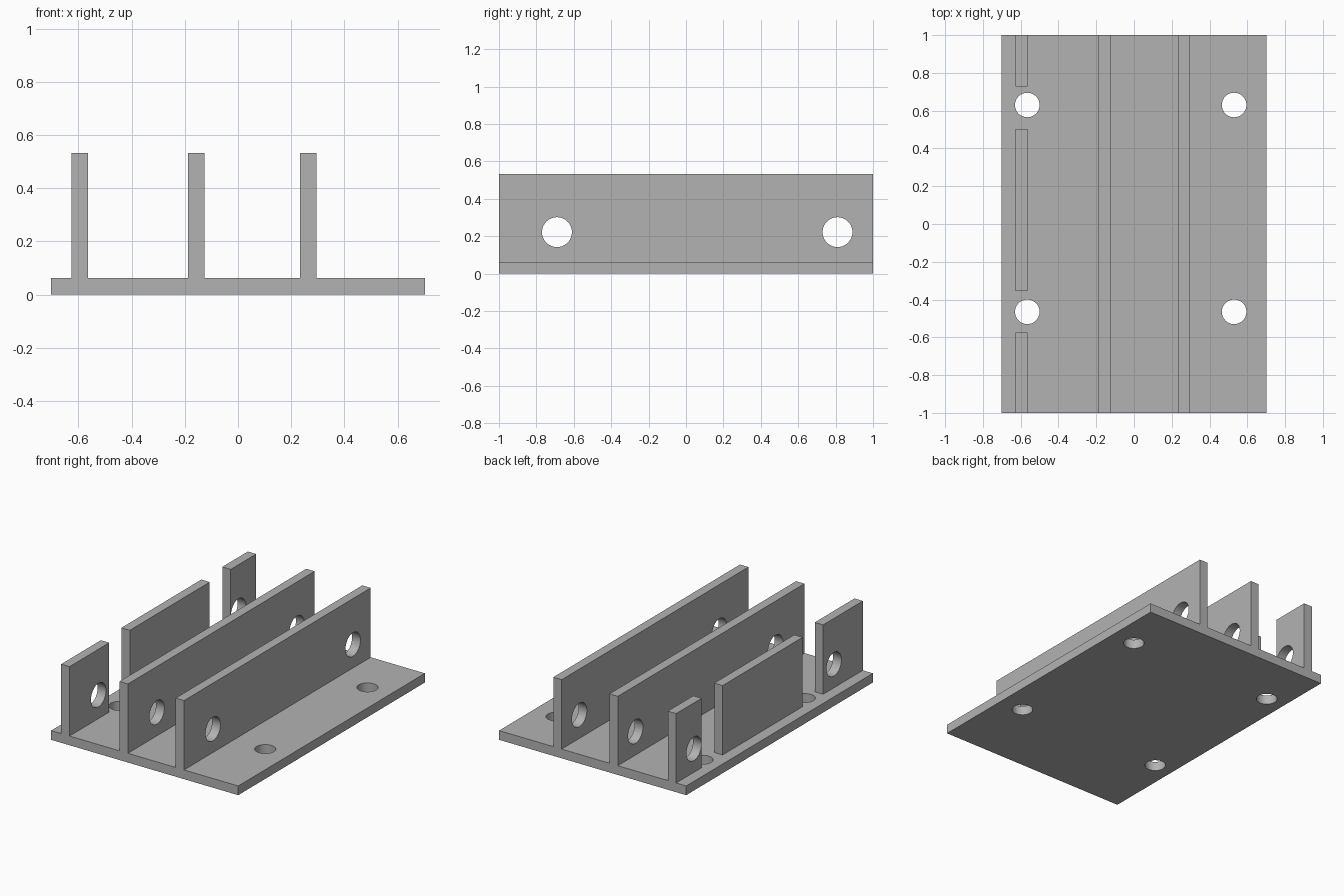
import bpy
import math

cube = bpy.data.objects.get("Cube")
if cube:
    bpy.data.objects.remove(cube, do_unlink=True)

BASE_TOP = 0.0625
WALL_TOP = 0.533
WALL_THICK = 0.063
HALF_WIDTH = 0.702

grey = bpy.data.materials.new("plain grey")
grey.use_nodes = True
grey.diffuse_color = (0.45, 0.45, 0.45, 1)
grey.node_tree.nodes["Principled BSDF"].inputs["Base Color"].default_value = (0.45, 0.45, 0.45, 1)


def box(name, low, high):
    """Box between two opposite corners."""
    centre = [(a + b) / 2 for a, b in zip(low, high)]
    bpy.ops.mesh.primitive_cube_add(size=1, location=centre)
    ob = bpy.context.object
    ob.name = name
    ob.scale = [b - a for a, b in zip(low, high)]
    bpy.ops.object.transform_apply(location=False, rotation=False, scale=True)
    ob.data.materials.append(grey)
    return ob


def drill(ob, centre, radius, along_x=False):
    """Cut a round through hole, along z or along x."""
    bpy.ops.mesh.primitive_cylinder_add(
        vertices=48, radius=radius, depth=0.3, location=centre,
        rotation=(0, math.pi / 2 if along_x else 0, 0))
    cutter = bpy.context.object
    cutter.hide_render = True
    cutter.data.materials.append(grey)
    bpy.ops.object.select_all(action='DESELECT')
    ob.select_set(True)
    bpy.context.view_layer.objects.active = ob
    mod = ob.modifiers.new("hole", 'BOOLEAN')
    mod.operation = 'DIFFERENCE'
    mod.solver = 'EXACT'
    mod.object = cutter
    bpy.ops.object.modifier_apply(modifier=mod.name)
    bpy.data.objects.remove(cutter, do_unlink=True)
    bpy.ops.object.shade_smooth_by_angle(angle=math.radians(30))


# Base plate with four screw holes
base = box("base_plate", (-HALF_WIDTH, -1, 0), (HALF_WIDTH, 1, BASE_TOP))
for x in (-0.565, 0.53):
    for y in (-0.465, 0.63):
        drill(base, (x, y, BASE_TOP / 2), 0.065)

# Upright walls; the outer one is split to clear the screw holes
walls = [
    ("outer_wall_front", -0.595, -1, -0.575),
    ("outer_wall_middle", -0.595, -0.355, 0.502),
    ("outer_wall_back", -0.595, 0.727, 1),
    ("centre_wall", -0.157, -1, 1),
    ("inner_wall", 0.264, -1, 1),
]
for name, x, y0, y1 in walls:
    wall = box(name, (x - WALL_THICK / 2, y0, BASE_TOP),
               (x + WALL_THICK / 2, y1, WALL_TOP))
    # Rod holes that fall inside this wall
    for y in (-0.69, 0.81):
        if y0 < y < y1:
            drill(wall, (x, y, 0.222), 0.08, along_x=True)
